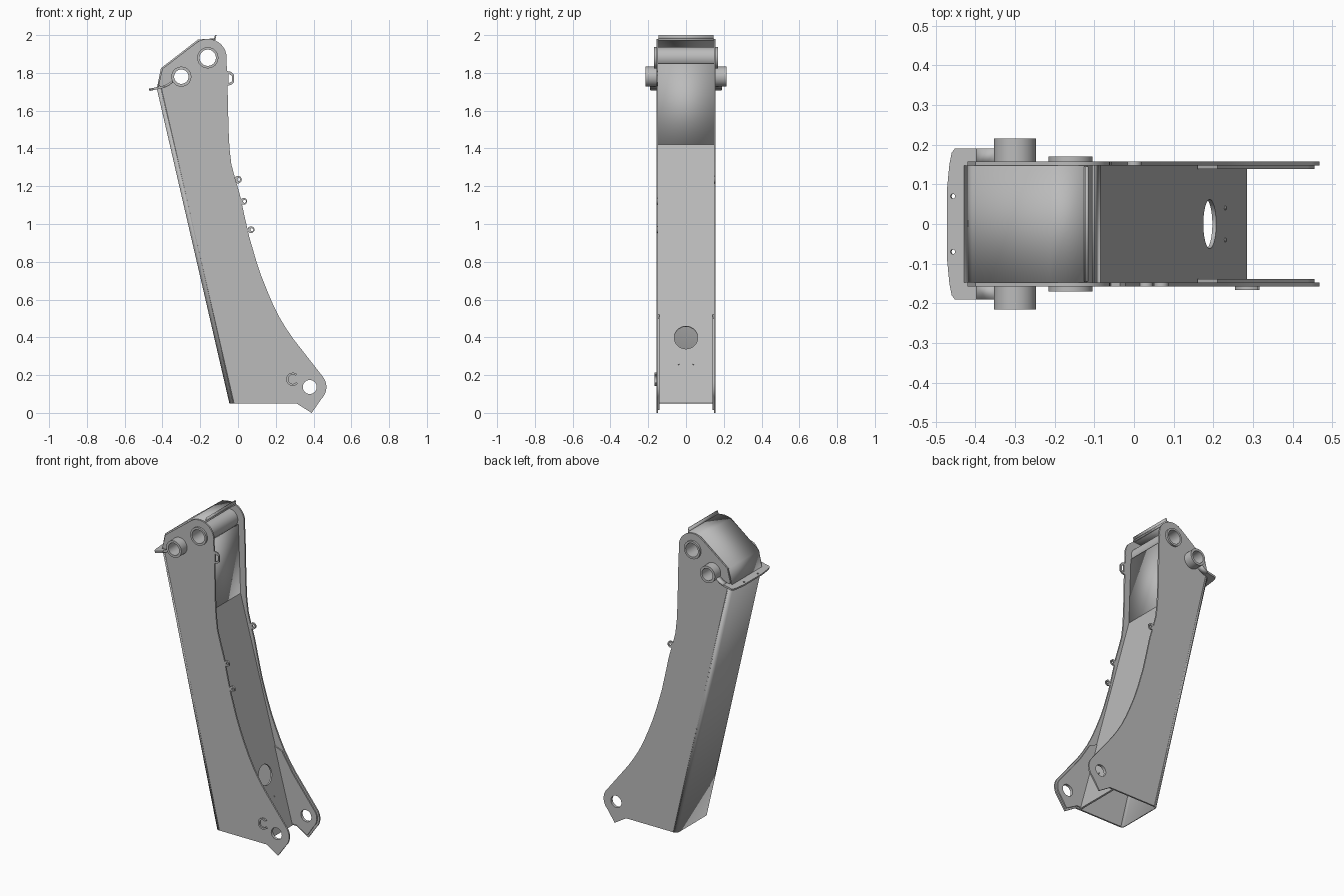
import bpy, bmesh
from math import cos, sin, radians
from mathutils import Matrix, Vector

old = bpy.data.objects.get("Cube")
if old:
    bpy.data.objects.remove(old, do_unlink=True)

steel = bpy.data.materials.new("primer grey")
steel.use_nodes = True
GREY = (0.5, 0.5, 0.5, 1)
steel.diffuse_color = GREY
steel.node_tree.nodes["Principled BSDF"].inputs["Base Color"].default_value = GREY


def finish(name, mesh):
    bm = bmesh.new()
    bm.from_mesh(mesh)
    bmesh.ops.remove_doubles(bm, verts=bm.verts, dist=0.0001)
    bmesh.ops.recalc_face_normals(bm, faces=bm.faces)
    bm.to_mesh(mesh)
    bm.free()
    mesh.materials.clear()
    mesh.materials.append(steel)
    ob = bpy.data.objects.new(name, mesh)
    bpy.context.collection.objects.link(ob)
    bpy.ops.object.select_all(action='DESELECT')
    ob.select_set(True)
    bpy.context.view_layer.objects.active = ob
    bpy.ops.object.shade_smooth_by_angle(angle=radians(30))
    return ob


def arc(cx, cz, r, a0=0, a1=360, n=12):
    step = (a1 - a0) / n
    return [(cx + r * cos(radians(a0 + step * i)), cz + r * sin(radians(a0 + step * i)))
            for i in range(n + 1)]


def circle(cx, cz, r, n=32):
    return arc(cx, cz, r, n=n)[:-1]


def plate(name, loops, thick, matrix):
    """Flat plate from an outline and holes, extruded evenly about its plane."""
    cu = bpy.data.curves.new(name + "_outline", 'CURVE')
    cu.dimensions, cu.fill_mode, cu.extrude = '2D', 'BOTH', thick / 2
    for loop in loops:
        sp = cu.splines.new('POLY')
        sp.points.add(len(loop) - 1)
        for p, (a, b) in zip(sp.points, loop):
            p.co = (a, b, 0, 1)
        sp.use_cyclic_u = True
    tmp = bpy.data.objects.new(name + "_outline", cu)
    bpy.context.collection.objects.link(tmp)
    bpy.context.view_layer.update()
    dg = bpy.context.evaluated_depsgraph_get()
    mesh = bpy.data.meshes.new_from_object(tmp.evaluated_get(dg), depsgraph=dg)
    bpy.data.objects.remove(tmp, do_unlink=True)
    mesh.transform(matrix)
    return finish(name, mesh)


def upright(y):
    return Matrix.Translation((0, y, 0)) @ Matrix.Rotation(radians(90), 4, 'X')


def sheet(name, path, section, thick):
    """Bent sheet: a (inset, y) cross-section swept along an x-z path."""
    bm = bmesh.new()
    rows = [[bm.verts.new((x + u, y, z)) for u, y in section] for x, z in path]
    for r0, r1 in zip(rows, rows[1:]):
        for i in range(len(section) - 1):
            bm.faces.new((r0[i], r0[i + 1], r1[i + 1], r1[i]))
    mesh = bpy.data.meshes.new(name)
    bm.to_mesh(mesh)
    bm.free()
    ob = finish(name, mesh)
    mod = ob.modifiers.new("thickness", 'SOLIDIFY')
    mod.thickness, mod.offset = thick, 0
    return ob


def flat(w):
    return [(0, -w), (0, w)]


TOP, BOSS, PIN = (-0.16, 1.88), (-0.30, 1.78), (0.38, 0.137)

# side plates
side = ([(-0.025, 0.05), (0.31, 0.05), (0.39, 0.0)] + arc(*PIN, 0.088, -45, 40)
        + [(0.294, 0.39), (0.255, 0.447), (0.22, 0.505), (0.186, 0.573), (0.156, 0.643),
           (0.125, 0.72), (0.098, 0.80), (0.06, 0.93), (0.035, 1.04), (0.01, 1.155),
           (-0.015, 1.24), (-0.035, 1.315), (-0.045, 1.40), (-0.05, 1.5), (-0.057, 1.8)]
        + arc(*TOP, 0.1, -10, 125) + [(-0.40, 1.822), (-0.42, 1.74), (-0.409, 1.72)])
for label, s in (("right", -1), ("left", 1)):
    plate(label + "_side_plate",
          [side, circle(*TOP, 0.05), circle(*BOSS, 0.045), circle(*PIN, 0.037)],
          0.01, upright(s * 0.152))
    # inner reinforcement around the pin hole
    doubler = ([(0.28, 0.06), (0.31, 0.06), (0.388, 0.016)] + arc(*PIN, 0.075, -45, 40)
               + [(0.285, 0.38), (0.21, 0.50), (0.16, 0.52)])
    plate(label + "_pin_doubler", [doubler, circle(*PIN, 0.037)], 0.008, upright(s * 0.143))

# cross tube and pivot tube
plate("top_cross_tube", [circle(*TOP, 0.056, 48), circle(*TOP, 0.043, 48)], 0.34, upright(0))
plate("pivot_tube", [circle(*BOSS, 0.053, 48), circle(*BOSS, 0.038, 48)], 0.43, upright(0))

# rounded back wall
back = [(0.022, -0.154), (0.01, -0.152), (0.003, -0.146), (0, -0.135)]
back += [(u, -y) for u, y in reversed(back)]
sheet("back_wall", [(-0.042, 0.05), (-0.427, 1.72)], back, 0.007)

# folded top cap and its lip
cap = sheet("top_cap", [(-0.424, 1.72), (-0.404, 1.822), (-0.21, 1.972), (-0.118, 1.978)],
            flat(0.148), 0.01)
sheet("cap_lip", [(-0.125, 1.972), (-0.118, 2.0)], flat(0.145), 0.008)

# inner web: upper panel and lower panel with access hole
sheet("upper_web", [(-0.105, 1.85), (-0.09, 1.42)], flat(0.147), 0.01)
low, high = Vector((0.28, 0, 0.05)), Vector((-0.09, 0, 1.42))
up = (high - low).normalized()
across = Vector((0, 1, 0))
web = Matrix((across, up, across.cross(up))).transposed().to_4x4()
web.translation = low
length = (high - low).length
plate("lower_web", [[(-0.147, 0), (0.147, 0), (0.147, length), (-0.147, length)],
                    circle(0, 0.36, 0.062)], 0.01, web)
for label, y in (("right", -0.04), ("left", 0.04)):
    plate(label + "_web_stud", [circle(y, 0.215, 0.005, 8)], 0.018, web)

# rear flange with bolt holes and raised wings
tilt = Matrix.Translation((-0.47, 0, 1.71)) @ Matrix.Rotation(radians(-12), 4, 'Y')
half = [(0.0, 0.09), (0.006, 0.15), (0.012, 0.18), (0.02, 0.19), (0.08, 0.19)]
plate("rear_flange", [[(x, -y) for x, y in half] + half[::-1],
                      circle(0.015, -0.07, 0.006, 12), circle(0.015, 0.07, 0.006, 12)],
      0.012, tilt)
for label, s in (("right", -1), ("left", 1)):
    sheet(label + "_flange_wing", [(-0.395, 1.726), (-0.37, 1.737), (-0.343, 1.757)],
          [(0, s * 0.15), (0, s * 0.19)], 0.012)

# hose lugs along the curved edge
for name, x, z, r, y in (("upper_right_lug", 0.03, 1.12, 0.018, -0.152),
                         ("lower_right_lug", 0.069, 0.97, 0.018, -0.152),
                         ("left_lug", 0.0, 1.235, 0.02, 0.152)):
    plate(name, [circle(x, z, r, 20), circle(x + 0.004, z, 0.008, 12)], 0.01, upright(y))
loop = [(-0.06, 1.81), (-0.035, 1.805), (-0.022, 1.79), (-0.022, 1.75), (-0.035, 1.738),
        (-0.06, 1.73)]
slot = [(-0.05, 1.795), (-0.032, 1.785), (-0.032, 1.755), (-0.05, 1.745)]
plate("hose_loop", [loop, slot], 0.01, upright(-0.152))

# raised open ring beside the pin hole
ring = arc(0.29, 0.178, 0.035, 50, 320, 24) + arc(0.29, 0.178, 0.024, 320, 50, 24)
plate("open_ring", [ring], 0.012, upright(-0.16))
